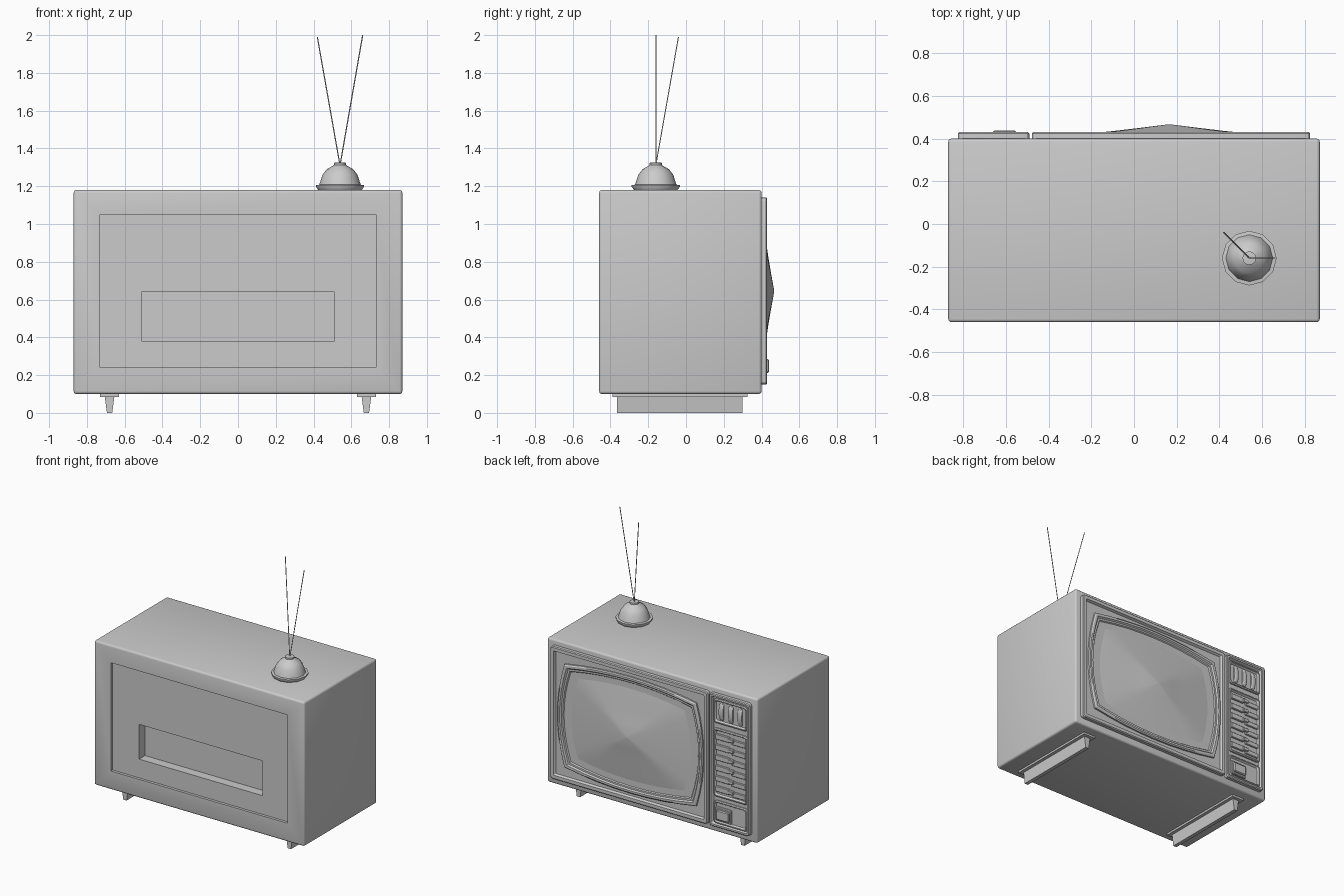
import bpy, bmesh, math
from mathutils import Vector

if "Cube" in bpy.data.objects:
    bpy.data.objects.remove(bpy.data.objects["Cube"])


def finish(name, bm, angle=30):
    bmesh.ops.recalc_face_normals(bm, faces=bm.faces[:])
    me = bpy.data.meshes.new(name)
    bm.to_mesh(me)
    bm.free()
    ob = bpy.data.objects.new(name, me)
    bpy.context.collection.objects.link(ob)
    bpy.ops.object.select_all(action='DESELECT')
    ob.select_set(True)
    bpy.context.view_layer.objects.active = ob
    bpy.ops.object.shade_smooth_by_angle(angle=math.radians(angle))
    return ob


def loft(name, rings, angle=30):
    """Skin a list of closed point loops and cap both ends."""
    bm = bmesh.new()
    loops = [[bm.verts.new(p) for p in r] for r in rings]
    n = len(loops[0])
    for a, b in zip(loops, loops[1:]):
        for i in range(n):
            j = (i + 1) % n
            bm.faces.new((a[i], a[j], b[j], b[i]))
    bm.faces.new(loops[0])
    bm.faces.new(loops[-1])
    return finish(name, bm, angle)


def box(name, x0, x1, y0, y1, z0, z1, bevel=0.0):
    bm = bmesh.new()
    bmesh.ops.create_cube(bm, size=1)
    for v in bm.verts:
        v.co = (x1 if v.co.x > 0 else x0, y1 if v.co.y > 0 else y0, z1 if v.co.z > 0 else z0)
    if bevel:
        bmesh.ops.bevel(bm, geom=bm.edges[:], offset=bevel, segments=1, affect='EDGES')
    return finish(name, bm)


def rounded(x0, x1, z0, z1, d, y, r=0.02):
    """Rounded rectangle, inset by d, in the plane y."""
    r = max(r - d * 0.5, 0.004)
    x0, x1, z0, z1 = x0 + d + r, x1 - d - r, z0 + d + r, z1 - d - r
    pts = []
    for k, (cx, cz) in enumerate(((x1, z1), (x0, z1), (x0, z0), (x1, z0))):
        for s in range(4):
            a = math.pi / 2 * (k + s / 3)
            pts.append((cx + r * math.cos(a), y, cz + r * math.sin(a)))
    return pts


def tray(name, rect, rim, top, floor):
    loft(name, [rounded(*rect, 0, 0.395), rounded(*rect, 0, top - 0.006),
                rounded(*rect, 0.006, top), rounded(*rect, rim, top),
                rounded(*rect, rim + 0.008, floor)])


def barrel(d, y, s=1.0, cx=0.165, cz=0.645, hw=0.545, hh=0.385, n=8):
    """Screen outline with bowed sides, inset by d and scaled by s."""
    w, h, bow = hw - d, hh - d, 0.058
    pts = []
    for i in range(n):
        t = -1 + 2 * i / n
        pts.append((t * w, -h - bow * 0.85 * (1 - t * t)))
    for i in range(n):
        t = -1 + 2 * i / n
        pts.append((w + bow * (1 - t * t), t * h))
    pts += [(-a, -b) for a, b in pts]
    return [(cx + a * s, y, cz + b * s) for a, b in pts]


# Cabinet with stepped recess in its plain side
bm = bmesh.new()
bmesh.ops.create_cube(bm, size=1)
for v in bm.verts:
    v.co = (v.co.x * 1.74, -0.03 + v.co.y * 0.86, 0.64 + v.co.z * 1.08)
bmesh.ops.bevel(bm, geom=bm.edges[:], offset=0.015, segments=3, profile=0.5, affect='EDGES')
face = min(bm.faces, key=lambda f: f.calc_center_median().y)
for hx, z0, z1, y in ((0.73, 0.24, 1.05, -0.46), (0.73, 0.24, 1.05, -0.44),
                      (0.51, 0.38, 0.64, -0.44), (0.51, 0.38, 0.64, -0.37)):
    bmesh.ops.inset_individual(bm, faces=[face], thickness=0.01)
    c = face.calc_center_median()
    for v in face.verts:
        v.co = (hx if v.co.x > c.x else -hx, y, z1 if v.co.z > c.z else z0)
finish("cabinet", bm)

# Screen surround, bowed bezel and bulging glass
tray("screen_surround", (-0.478, 0.825, 0.15, 1.14), 0.03, 0.43, 0.412)
loft("screen_bezel", [barrel(0, 0.40), barrel(0, 0.424), barrel(0.008, 0.43),
                      barrel(0.022, 0.43), barrel(0.03, 0.42), barrel(0.042, 0.42),
                      barrel(0.055, 0.402)])
loft("screen_glass", [barrel(0.05, 0.398), barrel(0.05, 0.405), barrel(0.05, 0.421, 0.75),
                      barrel(0.05, 0.435, 0.48), barrel(0.05, 0.45, 0.25),
                      barrel(0.05, 0.466, 0.02)], 40)

# Control panel with three compartments
tray("control_panel", (-0.825, -0.49, 0.15, 1.14), 0.018, 0.43, 0.408)
for nm, z0, z1 in (("dial", 0.925, 1.105), ("key", 0.375, 0.885), ("switch", 0.175, 0.345)):
    tray(nm + "_compartment", (-0.8, -0.522, z0, z1), 0.012, 0.424, 0.411)

# Thumb wheels
for i in range(3):
    x = -0.585 - 0.077 * i
    prof = [(0.07 * math.cos(a), 0.02 * math.sin(a))
            for a in (math.pi * k / 8 for k in range(9))]
    loft(f"thumb_wheel_{i + 1}", [[(x + sx * w, 0.408 + b * f, 1.015 + a * f) for a, b in prof]
                                  for sx, w, f in ((-1, 0.018, 0.8), (-1, 0.008, 1),
                                                   (1, 0.008, 1), (1, 0.018, 0.8))])

# Two columns of keys with slider caps
for i in range(6):
    z = 0.825 - 0.078 * i
    box(f"key_left_{i + 1}", -0.652, -0.537, 0.405, 0.423, z - 0.022, z + 0.02, 0.004)
    box(f"key_right_{i + 1}", -0.785, -0.668, 0.405, 0.421, z - 0.03, z + 0.008, 0.004)
    box(f"slider_cap_{i + 1}", -0.69, -0.645, 0.405, 0.43, z - 0.014, z + 0.014, 0.004)

# Power switch
box("power_switch_base", -0.67, -0.54, 0.405, 0.425, 0.197, 0.30, 0.005)
box("power_switch", -0.66, -0.553, 0.41, 0.439, 0.212, 0.285, 0.006)

# Tapered runner feet with mounting plates
for side, sx in (("left", -1), ("right", 1)):
    cx = sx * 0.68
    box(side + "_foot_plate", cx - 0.05, cx + 0.05, -0.39, 0.325, 0.085, 0.105)
    loft(side + "_foot", [[(cx - w, -0.365, z), (cx + w, -0.365, z), (cx + w, 0.30, z), (cx - w, 0.30, z)]
                          for w, z in ((0.026, 0.09), (0.024, 0.075), (0.014, 0.0))])

# Aerial base turned from a profile
AX, AY = 0.54, -0.16
turned = [(0.115, 1.18), (0.128, 1.198), (0.128, 1.206), (0.11, 1.208), (0.105, 1.222),
          (0.093, 1.26), (0.07, 1.29), (0.032, 1.312), (0.032, 1.324), (0.018, 1.326)]
loft("aerial_base", [[(AX + r * math.cos(k * math.pi / 6), AY + r * math.sin(k * math.pi / 6), z)
                      for k in range(12)] for r, z in turned], 40)

# Aerial rods
for i, tip in enumerate(((0.66, -0.16, 2.0), (0.42, -0.04, 1.99))):
    a, b = Vector((AX, AY, 1.31)), Vector(tip)
    ring = [(0.003 * math.cos(k * math.pi / 3), 0.003 * math.sin(k * math.pi / 3), 0) for k in range(6)]
    loft(f"aerial_rod_{i + 1}", [[p + Vector(q) for q in ring] for p in (a, b)], 60)
